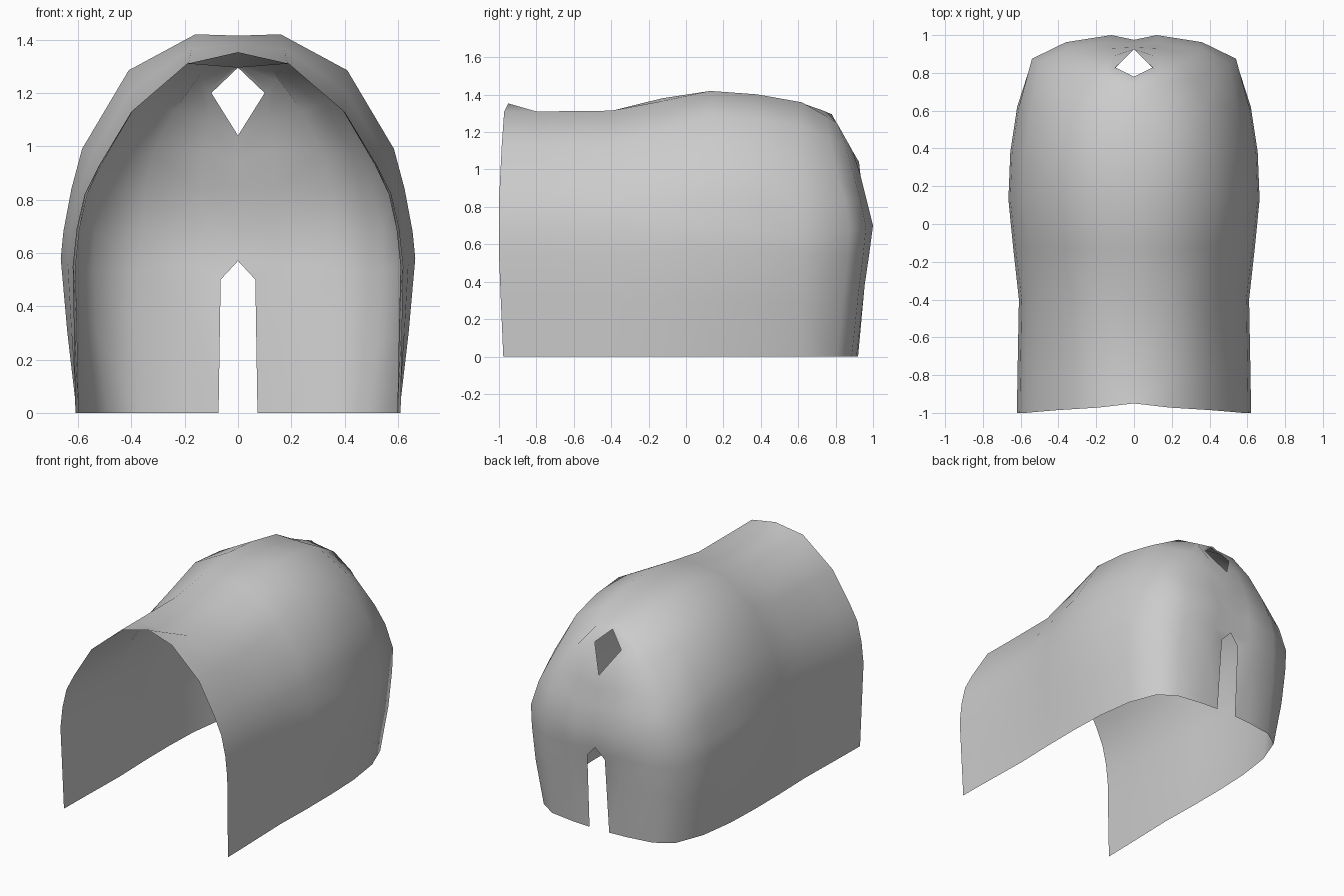
import bpy, bmesh
from mathutils import Vector

if "Cube" in bpy.data.objects:
    bpy.data.objects.remove(bpy.data.objects["Cube"])

# Half cross-sections (x, z) from spine to hem: slim neck end and full barrel
NECK = [(0, 1.345), (.19, 1.31), (.40, 1.13), (.52, .93), (.575, .82),
        (.605, .69), (.62, .55), (.615, .3), (.61, 0)]
BARREL = [(0, 1.415), (.16, 1.42), (.41, 1.285), (.585, .99), (.625, .84),
          (.655, .68), (.665, .58), (.64, .3), (.605, 0)]
FRONT_Y = [-.95, -.972, -.985, -.995, -1, -1, -1, -.99, -.977]


def section(y, blend, width=1, height=1, spine=0):
    pts = []
    for i, (a, b) in enumerate(zip(NECK, BARREL)):
        x = (a[0] + (b[0] - a[0]) * blend) * width
        z = (a[1] + (b[1] - a[1]) * blend) * height
        pts.append(Vector((x, y, z + (spine if i == 0 else 0))))
    return pts


# Front opening, back and flanks
front = section(0, 0, spine=.008)
for p, y in zip(front, FRONT_Y):
    p.y = y
columns = [front,
           section(-.8, 0, .995, spine=-.05),
           section(-.4, .04, .98, spine=-.035),
           section(-.13, .5, .995),
           section(.13, 1),
           section(.38, 1, .985, .987),
           section(.62, 1, .93, .957)]

# Rump corner, rear panel beside the seam, and the seam with tail hole and slit
corner = [Vector(p) for p in [
    (0, .72, 1.32), (.13, .75, 1.285), (.31, .77, 1.16), (.45, .81, .97),
    (.50, .85, .84), (.54, .875, .68), (.54, .865, .53), (.53, .84, .3), (.49, .81, 0)]]
panel = [Vector(p) for p in [
    (0, .78, 1.295), (.11, .815, 1.21), (.11, .89, 1.10), (.13, .93, .98),
    (.14, .965, .84), (.12, 1, .70), (.15, .98, .55), (.18, .955, .38), (.2, .912, 0)]]
seam = [Vector(p) for p in [
    (0, .78, 1.295), (.10, .83, 1.2), (0, .925, 1.04), (0, .935, .95),
    (0, .95, .84), (0, .975, .70), (0, .965, .57), (.065, .955, .5), (.073, .92, 0)]]
# Rounded column between corner and panel
between = [(a + b) / 2 + (Vector((.03, .025, 0)) if i else Vector())
           for i, (a, b) in enumerate(zip(corner, panel))]
columns += [corner, between, panel, seam]

# Loft the half sheet
bm = bmesh.new()
grid = [[bm.verts.new(p) for p in col] for col in columns]
for a, b in zip(grid, grid[1:]):
    for i in range(len(a) - 1):
        bm.faces.new((a[i], a[i + 1], b[i + 1], b[i]))
bmesh.ops.remove_doubles(bm, verts=bm.verts, dist=1e-4)
for f in bm.faces:
    f.smooth = True
mesh = bpy.data.meshes.new("blanket")
bm.to_mesh(mesh)
bm.free()

blanket = bpy.data.objects.new("blanket", mesh)
bpy.context.collection.objects.link(blanket)
mirror = blanket.modifiers.new("mirror", 'MIRROR')
mirror.merge_threshold = .001

cloth = bpy.data.materials.new("grey cloth")
cloth.diffuse_color = (.6, .6, .6, 1)
cloth.use_nodes = True
cloth.node_tree.nodes["Principled BSDF"].inputs["Base Color"].default_value = cloth.diffuse_color
mesh.materials.append(cloth)
